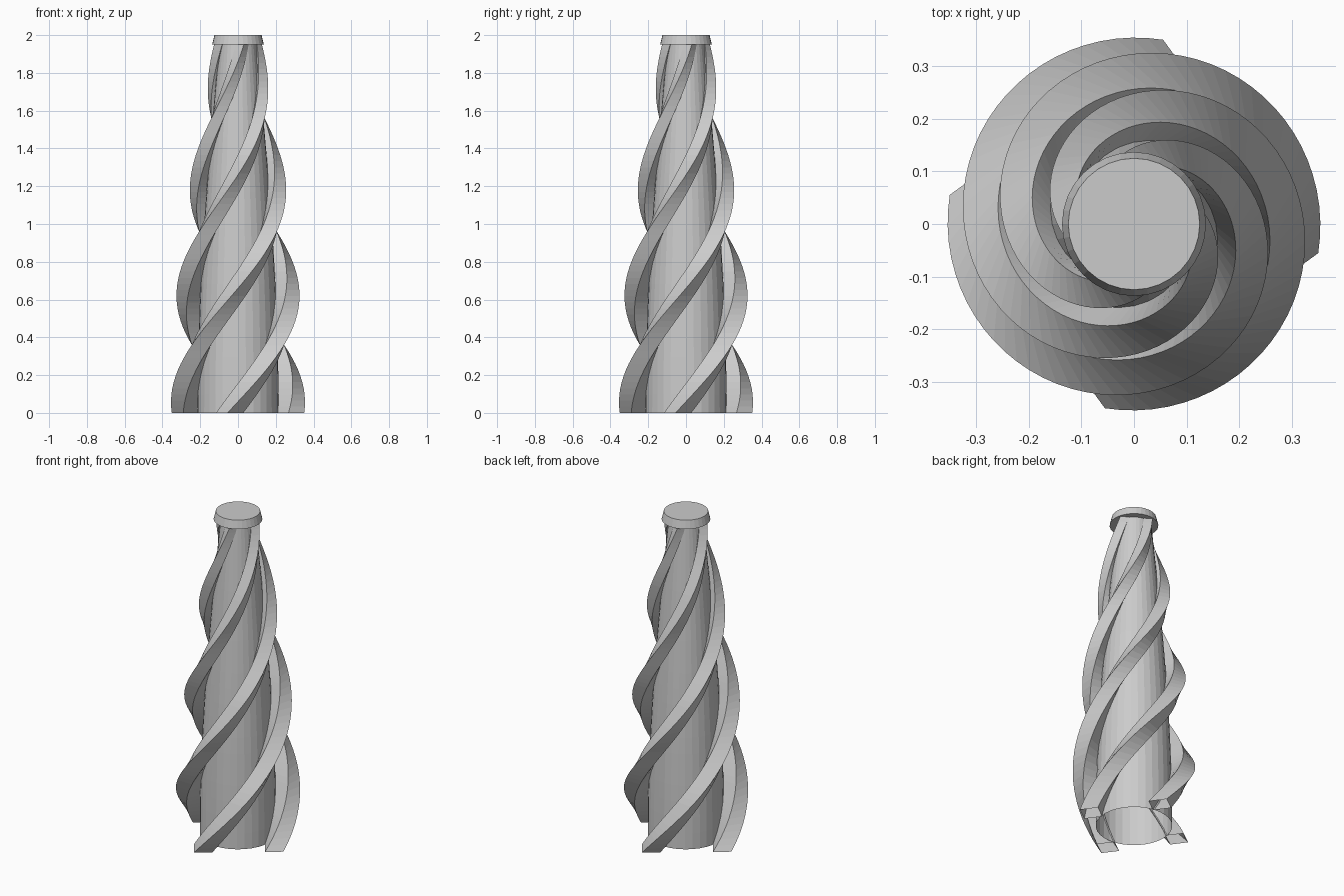
import bpy, bmesh
from math import sin, cos, pi, radians

if "Cube" in bpy.data.objects:
    bpy.data.objects.remove(bpy.data.objects["Cube"])

TOP = 1.95        # ribs and core end under the cap
STEPS = 60
TWIST = radians(150)   # per unit of height
START = radians(81)


def ease(z):
    return cos(pi / 2 * z / TOP)


def loft(name, rings, cap_ends=False):
    bm = bmesh.new()
    loops = [[bm.verts.new(p) for p in ring] for ring in rings]
    n = len(loops[0])
    for a, b in zip(loops, loops[1:]):
        for i in range(n):
            j = (i + 1) % n
            bm.faces.new((a[i], a[j], b[j], b[i]))
    if cap_ends:
        bm.faces.new(loops[0][::-1])
        bm.faces.new(loops[-1])
    me = bpy.data.meshes.new(name)
    bm.to_mesh(me)
    bm.free()
    ob = bpy.data.objects.new(name, me)
    bpy.context.collection.objects.link(ob)
    return ob


def circle(r, z, n=32):
    return [(r * cos(2 * pi * i / n), r * sin(2 * pi * i / n), z) for i in range(n)]


def diamond(z, phase):
    # four-sided rib section, one corner pointing outward
    outer = 0.13 + 0.225 * ease(z)
    h = 0.035 + 0.038 * ease(z)
    c = outer - h
    a = phase + TWIST * z
    pts = []
    for k in range(4):
        u = c + h * cos(k * pi / 2)
        v = h * sin(k * pi / 2)
        pts.append((u * cos(a) - v * sin(a), u * sin(a) + v * cos(a), z))
    return pts


heights = [TOP * i / STEPS for i in range(STEPS + 1)]

# Tapered hollow core
loft("core", [circle(0.098 + 0.117 * ease(z), z) for z in heights[::3]])

# Four twisted ribs, open at the ends
for k in range(4):
    loft(f"spiral_rib_{k + 1}", [diamond(z, START + k * pi / 2) for z in heights])

# Top cap
loft("top_cap", [circle(0.137, TOP), circle(0.125, 2.0)], cap_ends=True)
